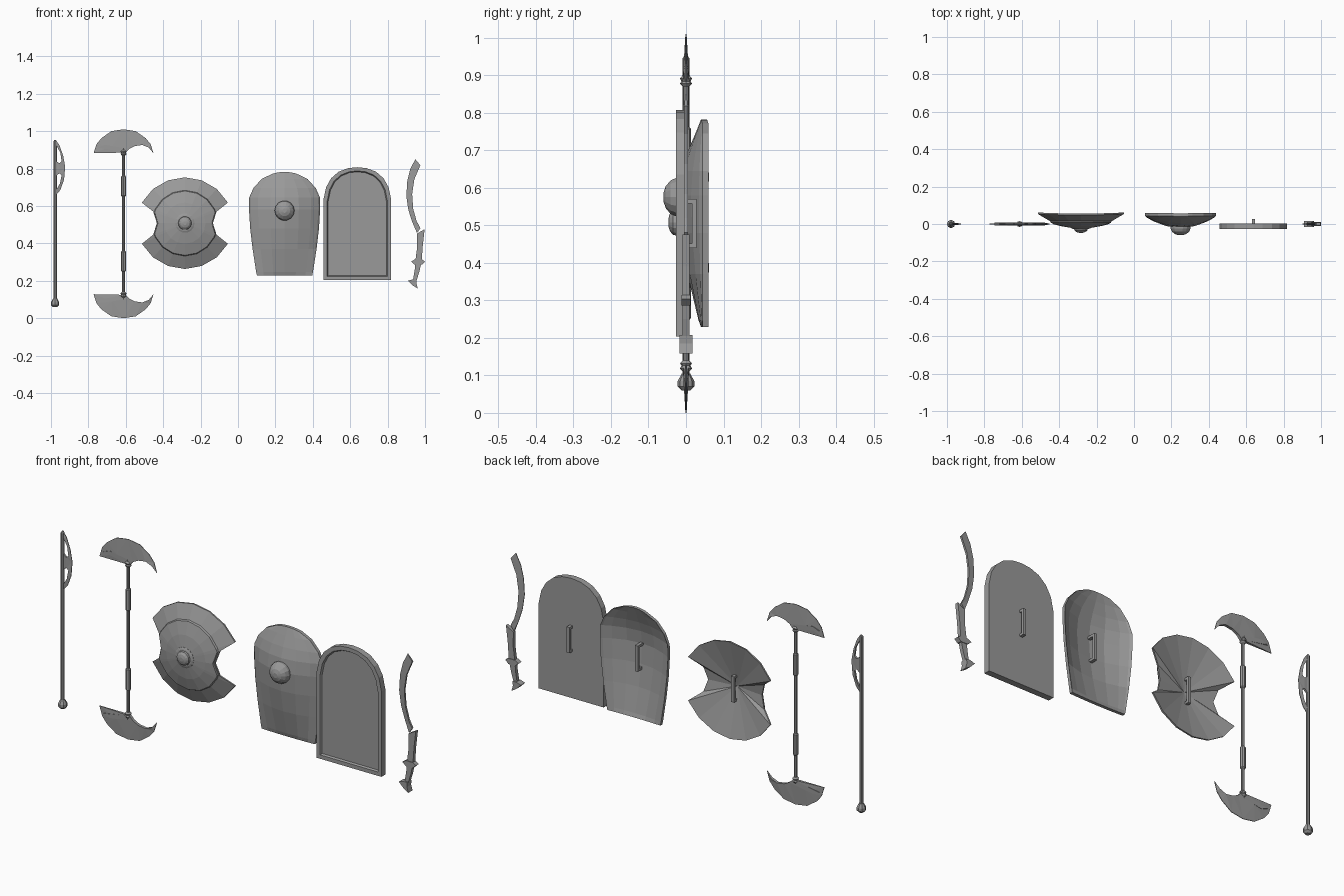
import bpy, bmesh
from math import sin, cos, pi, radians

if "Cube" in bpy.data.objects:
    bpy.data.objects.remove(bpy.data.objects["Cube"])

# Dark grey metal shared by every part
METAL = bpy.data.materials.new("dark_metal")
METAL.diffuse_color = (0.32, 0.32, 0.32, 1)
METAL.use_nodes = True
METAL.node_tree.nodes["Principled BSDF"].inputs["Base Color"].default_value = METAL.diffuse_color


def finish(name, bm):
    bmesh.ops.remove_doubles(bm, verts=bm.verts, dist=1e-5)
    bmesh.ops.recalc_face_normals(bm, faces=bm.faces)
    me = bpy.data.meshes.new(name)
    bm.to_mesh(me)
    bm.free()
    me.materials.append(METAL)
    ob = bpy.data.objects.new(name, me)
    bpy.context.collection.objects.link(ob)
    return ob


def loft(name, rings):
    """Skin closed rings of equal length and cap both ends."""
    bm = bmesh.new()
    vs = [[bm.verts.new(p) for p in r] for r in rings]
    n = len(rings[0])
    for a, b in zip(vs, vs[1:]):
        for i in range(n):
            j = (i + 1) % n
            bm.faces.new((a[i], a[j], b[j], b[i]))
    caps = [bm.faces.new(vs[0]), bm.faces.new(vs[-1])]
    bm.normal_update()
    bmesh.ops.triangulate(bm, faces=[f for f in caps if len(f.verts) > 4])
    return finish(name, bm)


def plate(name, pts, half, sharp=0, edge=0.0015):
    """Flat outline in x-z, thick along y; the first `sharp` points are honed thin."""
    hs = [edge if i < sharp else half for i in range(len(pts))]
    return loft(name, [[(x, s * h, z) for (x, z), h in zip(pts, hs)] for s in (-1, 1)])


def turned(name, x, prof, n=8, z=None):
    """Turned part: (radius, z) upright, or (radius, y) facing front if z is given."""
    rings = []
    ang = [2 * pi * i / n for i in range(n)]
    for r, h in prof:
        if z is None:
            rings.append([(x + r * cos(a), r * sin(a), h) for a in ang])
        else:
            rings.append([(x + r * cos(a), h, z + r * sin(a)) for a in ang])
    return loft(name, rings)


def handle(name, x, z, y0, y1, half=0.065, w=0.008, t=0.012):
    """Bracket-shaped grip on the back of a shield."""
    prof = [(y0, z - half), (y1, z - half), (y1, z + half), (y0, z + half),
            (y0, z + half - t), (y1 - t, z + half - t),
            (y1 - t, z - half + t), (y0, z - half + t)]
    return loft(name, [[(x + s * w, y, zz) for y, zz in prof] for s in (-1, 1)])


# Single-bladed pole axe
turned("axe_pole", -0.978, [(0.009, 0.08), (0.009, 0.945), (0.004, 0.953)])
turned("axe_pommel", -0.978, [(0.012, 0.06), (0.022, 0.07), (0.022, 0.085),
                              (0.015, 0.098), (0.011, 0.105)])
plate("axe_blade", [
    (-0.972, 0.95), (-0.955, 0.925), (-0.935, 0.87), (-0.924, 0.81),
    (-0.93, 0.74), (-0.95, 0.685), (-0.972, 0.66), (-0.972, 0.685),
    (-0.952, 0.72), (-0.943, 0.765), (-0.955, 0.775), (-0.972, 0.76),
    (-0.972, 0.84), (-0.955, 0.828), (-0.943, 0.838), (-0.95, 0.885),
    (-0.972, 0.925)], 0.005, 7)

# Double-ended crescent axe
DX, MID = -0.612, 0.505
turned("double_axe_pole", DX, [(0.008, 0.1), (0.008, 0.91)])
outer = [(0.16, 0.882), (0.145, 0.93), (0.118, 0.963), (0.065, 1.0)]
inner = [(0.135, 0.912), (0.1, 0.926), (0.06, 0.92), (0.03, 0.905), (0.012, 0.885)]


def flip(pts):
    return [(-x, z) for x, z in reversed(pts)]


half_moon = outer + [(0, 1.01)] + flip(outer) + flip(inner[::-1])[::-1] + inner[::-1]
for side, s in (("upper", 1), ("lower", -1)):
    def fz(z):
        return MID + s * (z - MID)
    plate(side + "_crescent_blade", [(DX + x, fz(z)) for x, z in half_moon], 0.007, 9)
    turned(side + "_grip", DX, [(0.009, fz(0.65)), (0.013, fz(0.655)),
                                (0.013, fz(0.757)), (0.009, fz(0.762))])
    turned(side + "_collar", DX, [(0.009, fz(0.87)), (0.016, fz(0.878)), (0.012, fz(0.884)),
                                  (0.016, fz(0.892)), (0.009, fz(0.9))])

# Notched round shield: polar outline with a bite on both sides
RX, RZ = -0.284, 0.508
quarter = [(0, 0.15), (20, 0.18), (25.6, 0.255), (47, 0.25), (68.5, 0.246)]
half_o = quarter + [(90, 0.245)] + [(180 - a, r) for a, r in reversed(quarter)]
outline = half_o + [(a + 180, r) for a, r in half_o[1:-1]]


def round_ring(limit, frac, lift):
    ring = []
    for a, R in outline:
        r = min(limit, R * frac)
        t = radians(a)
        ring.append((RX + r * cos(t), -0.018 + 1.1 * r * r + lift, RZ + r * sin(t)))
    return ring


loft("round_shield", [
    round_ring(0.001, 1, -0.006), round_ring(0.05, 0.6, -0.006),
    round_ring(0.11, 0.8, -0.006), round_ring(0.172, 0.96, -0.007),
    round_ring(0.176, 0.97, 0), round_ring(1, 1, 0), round_ring(1, 1, 0.008),
    [(x, -0.002, z) for x, y, z in round_ring(0.001, 1, 0)]])
turned("round_shield_boss", RX, [(0.052, -0.005), (0.052, -0.022), (0.043, -0.026), (0.036, -0.027),
                                 (0.034, -0.035), (0.024, -0.043), (0.01, -0.047)], 14, RZ)
handle("round_shield_handle", RX, 0.505, -0.006, 0.035)

# Bowed shield: rows of (height, half width, centre depth)
BX = 0.249
rows = [(0.229, 0.148, 0.04), (0.248, 0.152, 0.033), (0.37, 0.171, 0.004),
        (0.48, 0.184, -0.014), (0.58, 0.19, -0.021), (0.645, 0.189, -0.012),
        (0.695, 0.167, 0.004), (0.745, 0.122, 0.025), (0.772, 0.065, 0.04)]
us = [-1, -0.95, -0.75, -0.4, 0, 0.4, 0.75, 0.95, 1]


def bow_point(u, z, hw, p, t):
    top = 0.01 * (1 - u * u) if z > 0.76 else 0
    w = 1 if abs(u) == 1 else 0.85 * (u / 0.95) ** 2   # kinked rim at the edge
    return (BX + u * hw, p + (0.044 - p) * w + t, z + top)


loft("bowed_shield", [[bow_point(u, *row, 0) for u in us] +
                      [bow_point(u, *row, 0.016) for u in reversed(us)] for row in rows])
turned("bowed_shield_boss", BX, [(0.053, -0.005), (0.053, -0.025), (0.046, -0.041),
                                 (0.03, -0.054), (0.012, -0.06)], 14, 0.575)
handle("bowed_shield_handle", BX, 0.52, -0.005, 0.04)

# Flat arched shield with raised frame
FX, FZ = 0.638, 0.505
right = [(0.181, 0.204), (0.181, 0.635), (0.167, 0.7), (0.14, 0.748), (0.1, 0.783), (0.05, 0.802)]
arch = right + [(0, 0.807)] + flip(right)


def arch_ring(y, sx=1, sz=1):
    return [(FX + x * sx, y, FZ + (z - FZ) * sz) for x, z in arch]


loft("flat_shield", [arch_ring(0.004), arch_ring(-0.027), arch_ring(-0.027, 0.89, 0.935),
                     arch_ring(-0.018, 0.86, 0.918)])
handle("flat_shield_handle", FX, 0.505, 0.0, 0.028)

# Curved sword
plate("sword_blade", [
    (0.948, 0.85), (0.921, 0.797), (0.905, 0.733), (0.9, 0.652), (0.911, 0.578),
    (0.932, 0.513), (0.957, 0.455), (0.975, 0.481), (0.955, 0.519), (0.937, 0.583),
    (0.931, 0.663), (0.943, 0.743), (0.975, 0.818)], 0.005, 6)
plate("sword_handle", [
    (0.957, 0.452), (0.998, 0.476), (0.988, 0.39), (0.982, 0.305), (0.97, 0.25),
    (0.956, 0.205), (0.936, 0.205), (0.945, 0.26), (0.948, 0.305), (0.958, 0.38)], 0.009)
plate("sword_guard", [(0.925, 0.303), (0.945, 0.314), (0.983, 0.314),
                      (1.0, 0.303), (0.983, 0.286), (0.945, 0.286)], 0.012)
plate("sword_pommel", [(0.909, 0.2), (0.935, 0.208), (0.956, 0.208),
                       (0.954, 0.185), (0.962, 0.158), (0.935, 0.174)], 0.017)
